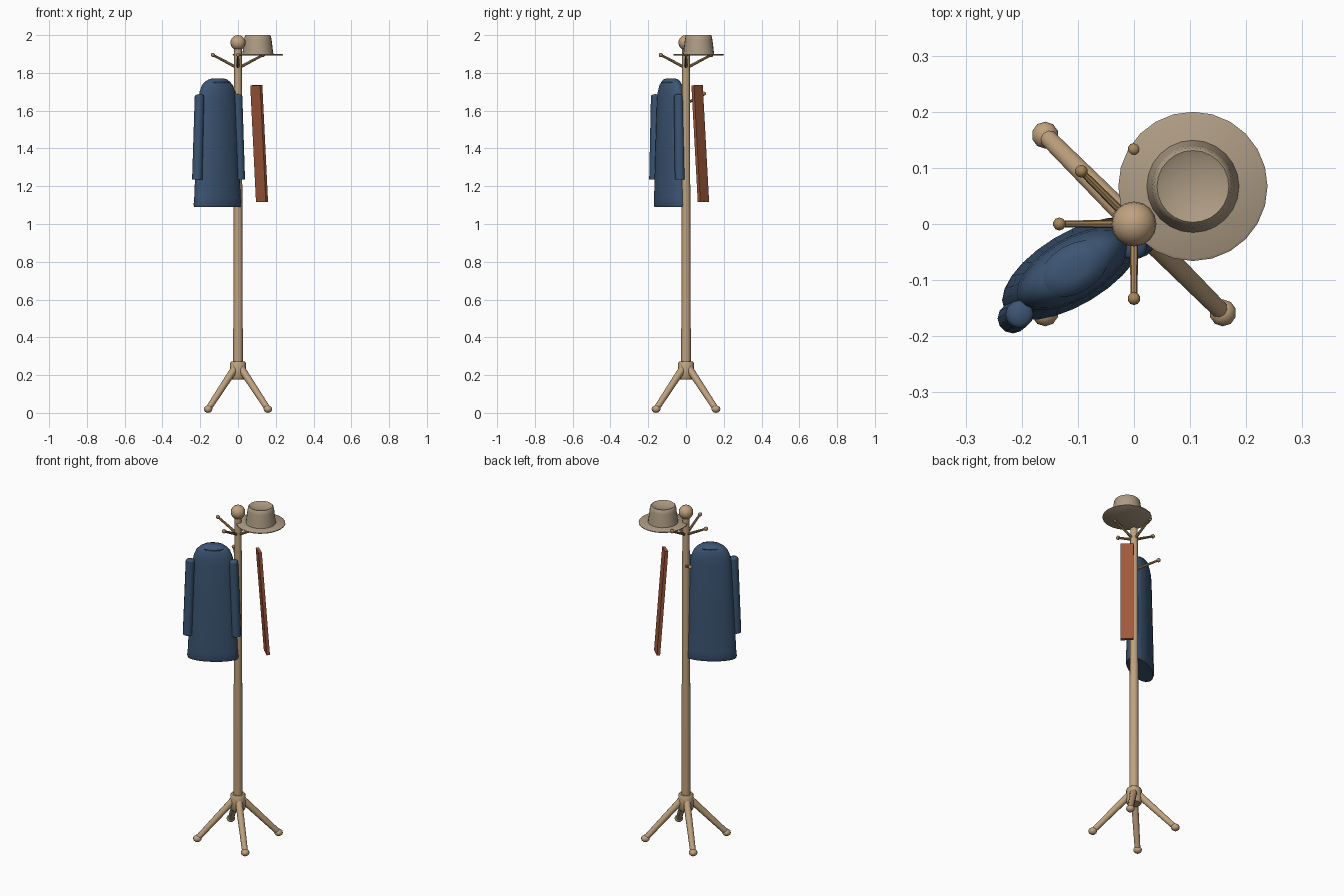
import bpy, bmesh, math
from math import sin, cos, pi, radians
from mathutils import Vector, Matrix

if "Cube" in bpy.data.objects:
    bpy.data.objects.remove(bpy.data.objects["Cube"])


def material(name, rgb):
    m = bpy.data.materials.new(name)
    m.diffuse_color = (*rgb, 1)
    m.use_nodes = True
    m.node_tree.nodes["Principled BSDF"].inputs["Base Color"].default_value = m.diffuse_color
    return m


WOOD = material("wood", (0.52, 0.36, 0.21))
KNOB = material("peg_wood", (0.40, 0.24, 0.10))
NAVY = material("navy_cloth", (0.045, 0.09, 0.17))
FELT = material("felt", (0.42, 0.33, 0.23))
RUST = material("rust_cloth", (0.36, 0.10, 0.045))


def finish(name, bm, mat, angle=40):
    bmesh.ops.recalc_face_normals(bm, faces=bm.faces)
    me = bpy.data.meshes.new(name)
    bm.to_mesh(me)
    bm.free()
    ob = bpy.data.objects.new(name, me)
    bpy.context.collection.objects.link(ob)
    me.materials.append(mat)
    bpy.ops.object.select_all(action='DESELECT')
    ob.select_set(True)
    bpy.context.view_layer.objects.active = ob
    bpy.ops.object.shade_smooth_by_angle(angle=radians(angle))
    return ob


def loft(name, rings, mat, sides=16, at=(0, 0), turn=0, angle=40):
    """Stack of elliptical rings (rx, ry, z) with closed ends."""
    bm = bmesh.new()
    loops = []
    for rx, ry, z in rings:
        pts = [(rx * cos(2 * pi * i / sides), ry * sin(2 * pi * i / sides)) for i in range(sides)]
        loops.append([bm.verts.new((at[0] + x * cos(turn) - y * sin(turn),
                                    at[1] + x * sin(turn) + y * cos(turn), z)) for x, y in pts])
    for a, b in zip(loops, loops[1:]):
        for i in range(sides):
            j = (i + 1) % sides
            bm.faces.new((a[i], a[j], b[j], b[i]))
    bm.faces.new(loops[0])
    bm.faces.new(loops[-1])
    return finish(name, bm, mat, angle)


def rod(name, a, b, r1, r2, mat, sides=10):
    a, b = Vector(a), Vector(b)
    d = b - a
    rot = d.to_track_quat('Z', 'Y').to_matrix().to_4x4()
    bm = bmesh.new()
    bmesh.ops.create_cone(bm, cap_ends=True, segments=sides, radius1=r1, radius2=r2,
                          depth=d.length, matrix=Matrix.Translation((a + b) / 2) @ rot)
    return finish(name, bm, mat)


def ball(name, at, r, mat, u=16, v=10, squash=1):
    bm = bmesh.new()
    bmesh.ops.create_uvsphere(bm, u_segments=u, v_segments=v, radius=r,
                              matrix=Matrix.Translation(at) @ Matrix.Diagonal((1, 1, squash, 1)))
    return finish(name, bm, mat, 60)


# Stand: pole, finial and hub
rod("pole", (0, 0, 0.2), (0, 0, 1.93), 0.026, 0.02, WOOD, 16)
ball("finial", (0, 0, 1.96), 0.04, WOOD)
loft("hub", [(r, r, z) for r, z in ((0.036, 0.178), (0.042, 0.186), (0.042, 0.264), (0.036, 0.272))], WOOD)

# Four splayed legs with feet
for i in range(4):
    c, s = cos(pi / 4 + i * pi / 2), sin(pi / 4 + i * pi / 2)
    rod(f"leg_{i + 1}", (0.02 * c, 0.02 * s, 0.24), (0.222 * c, 0.222 * s, 0.022), 0.02, 0.016, WOOD)
    ball(f"foot_{i + 1}", (0.224 * c, 0.224 * s, 0.02), 0.024, WOOD, 10, 6, 0.83)


# Pegs: four high ones and a lower one at the back left
def peg(name, ang, z0, z1):
    c, s = cos(ang), sin(ang)
    tip = (0.133 * c, 0.133 * s, z1)
    rod(name, (0.01 * c, 0.01 * s, z0), tip, 0.008, 0.006, KNOB, 8)
    ball(name + "_knob", tip, 0.0115, KNOB, 10, 6)


for i in range(4):
    peg(f"upper_peg_{i + 1}", i * pi / 2, 1.83, 1.895)
peg("lower_peg", radians(135), 1.64, 1.69)

# Coat: body, collar and two hanging sleeves
TURN = radians(31)
loft("coat_body", [(0.138, 0.06, 1.09), (0.142, 0.064, 1.10), (0.138, 0.064, 1.14), (0.126, 0.059, 1.40),
                   (0.112, 0.054, 1.66), (0.106, 0.051, 1.70), (0.092, 0.045, 1.735),
                   (0.07, 0.036, 1.757), (0.04, 0.022, 1.766)],
     NAVY, 24, (-0.109, -0.08), TURN, 60)
loft("coat_collar", [(0.066, 0.042, 1.742), (0.068, 0.043, 1.752), (0.055, 0.034, 1.765), (0.03, 0.018, 1.771)],
     NAVY, 20, (-0.107, -0.08), TURN)
for name, side in (("left_sleeve", -1), ("right_sleeve", 1)):
    top, bot = [Vector((-0.103 + side * d * cos(TURN), -0.1 + side * d * sin(TURN), z))
                for d, z in ((0.118, 1.675), (0.132, 1.235))]
    rod(name, bot, top, 0.027, 0.025, NAVY, 12)
    ball(name + "_shoulder", top, 0.025, NAVY, 12, 8, 0.5)

# Scarf: thin slab leaning outward
bm = bmesh.new()
bmesh.ops.create_cube(bm, size=1, matrix=Matrix.Translation((0.112, 0.0755, 1.425))
                      @ Matrix.Rotation(radians(48), 4, 'Z') @ Matrix.Rotation(radians(-4.2), 4, 'Y')
                      @ Matrix.Diagonal((0.018, 0.07, 0.62, 1)))
finish("scarf", bm, RUST)

# Hat: brim and crown with a dished top
HAT = (0.105, 0.067)
loft("hat_brim", [(r, r, z) for r, z in ((0.128, 1.891), (0.133, 1.894), (0.133, 1.898), (0.128, 1.901))],
     FELT, 24, HAT)
loft("hat_crown", [(r, r, z) for r, z in ((0.083, 1.896), (0.08, 1.915), (0.073, 1.975), (0.069, 1.995),
                                          (0.064, 2.0), (0.056, 1.996), (0.03, 1.989), (0.005, 1.987))],
     FELT, 24, HAT, 0, 50)
